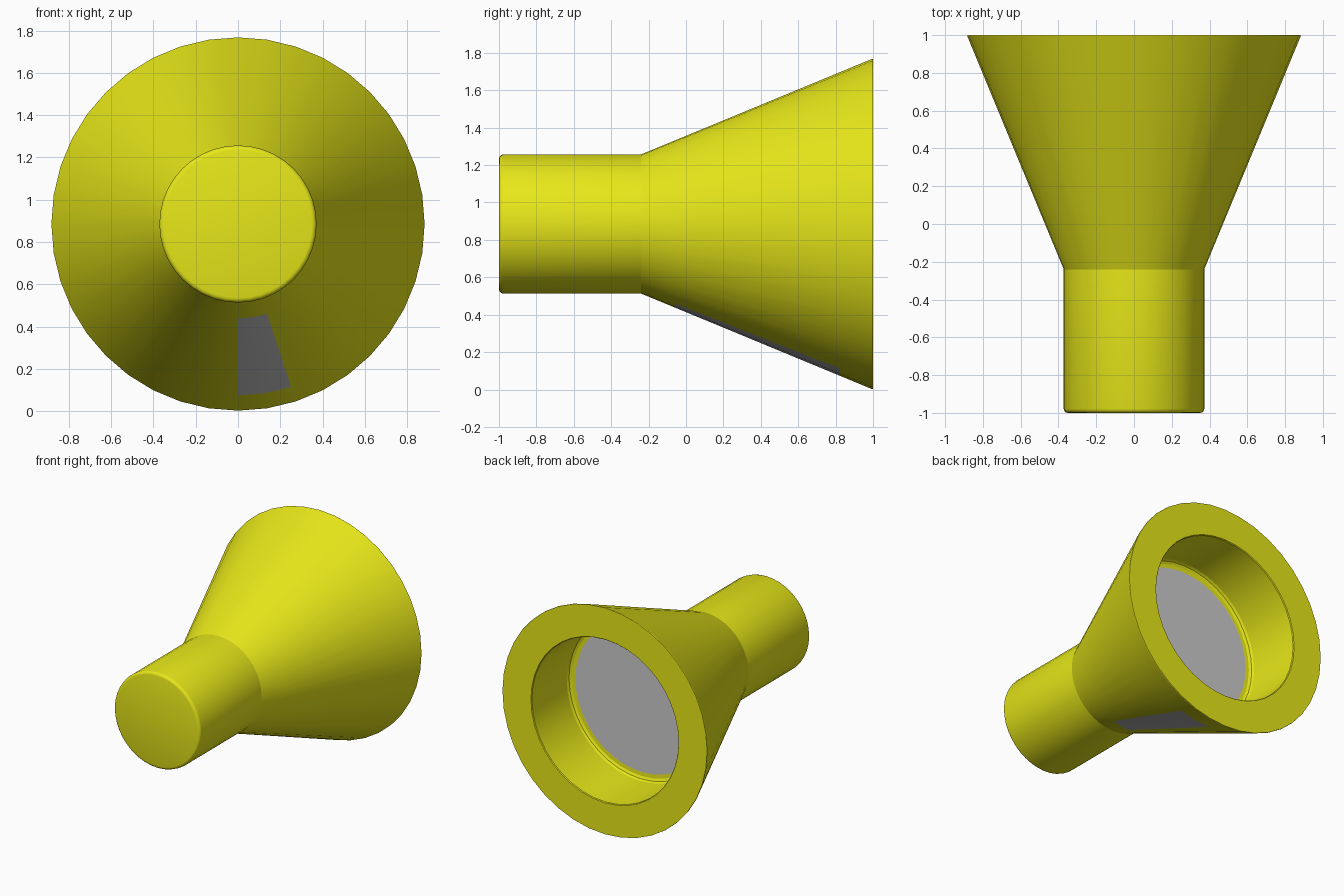
import bpy, bmesh, math

if "Cube" in bpy.data.objects:
    bpy.data.objects.remove(bpy.data.objects["Cube"])

SIDES = 40
AXIS_Z = 0.885

yellow = bpy.data.materials.new("yellow_plastic")
yellow.diffuse_color = (0.8, 0.8, 0.01, 1)
yellow.use_nodes = True
yellow.node_tree.nodes["Principled BSDF"].inputs["Base Color"].default_value = yellow.diffuse_color


def cone_point(y):
    """Profile point on the flared head at depth y."""
    return (0.372 + (0.885 - 0.372) * (y + 0.24) / 1.24, y)


def lathe(name, profile, material=None, segs=range(SIDES), skip=(), cap=None):
    """Turn (radius, y) points about the y axis; skip holds (ring, segment) gaps."""
    bm = bmesh.new()
    rings = []
    for r, y in profile:
        ring = []
        for j in range(SIDES):
            a = 2 * math.pi * j / SIDES
            ring.append(bm.verts.new((r * math.sin(a), y, AXIS_Z - r * math.cos(a))))
        rings.append(ring)
    for i in range(len(rings) - 1):
        for j in segs:
            if (i, j) not in skip:
                k = (j + 1) % SIDES
                bm.faces.new((rings[i][j], rings[i + 1][j], rings[i + 1][k], rings[i][k]))
    if cap == "front":
        bm.faces.new(rings[0])
    elif cap == "back":
        bm.faces.new(rings[-1][::-1])
    bmesh.ops.delete(bm, geom=[v for v in bm.verts if not v.link_faces], context='VERTS')
    mesh = bpy.data.meshes.new(name)
    bm.to_mesh(mesh)
    bm.free()
    obj = bpy.data.objects.new(name, mesh)
    bpy.context.collection.objects.link(obj)
    if material:
        mesh.materials.append(material)
    bpy.ops.object.select_all(action='DESELECT')
    obj.select_set(True)
    bpy.context.view_layer.objects.active = obj
    bpy.ops.object.shade_smooth_by_angle(angle=math.radians(35 if cap == "front" else 20))
    return obj


# Handle with a softly rounded end
lathe("handle", [(0.350, -1.0), (0.361, -0.997), (0.369, -0.989),
                 (0.372, -0.978), (0.372, -0.24)], yellow, cap="front")

# Flared head, flat rim and lens recess, with a gap for the switch panel
panel = [cone_point(-0.06), cone_point(0.82)]
head = [cone_point(-0.24), *panel, cone_point(0.995), (0.882, 1.0),
        (0.637, 1.0), (0.632, 0.994), (0.630, 0.57),
        (0.622, 0.552), (0.604, 0.542), (0.575, 0.54)]
lathe("head", head, yellow, skip={(1, 0), (1, 1)})

# Grey switch panel under the head
lathe("switch_panel", panel, segs=range(2))

# Grey lens at the bottom of the recess
lathe("lens", [(0.575, 0.54)], cap="back")
